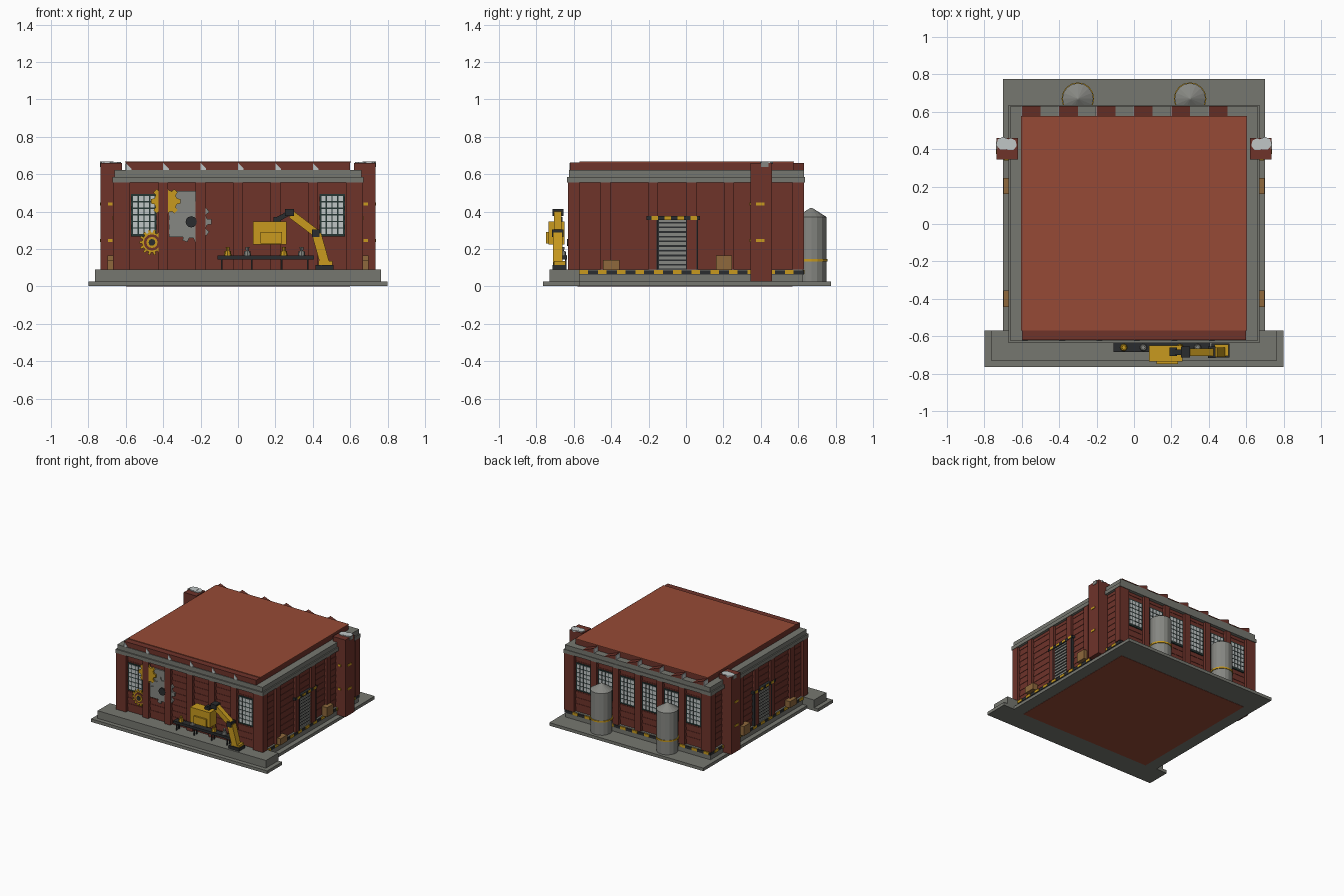
import bpy, bmesh
from math import pi, cos, sin, hypot
from mathutils import Matrix

cube = bpy.data.objects.get("Cube")
if cube:
    bpy.data.objects.remove(cube)


def material(name, *srgb):
    m = bpy.data.materials.new(name)
    col = [((c / 255 + 0.055) / 1.055) ** 2.4 for c in srgb] + [1]
    m.diffuse_color = col
    m.use_nodes = True
    m.node_tree.nodes["Principled BSDF"].inputs["Base Color"].default_value = col
    return m


brick = material("dark brick", 110, 51, 42)
tile = material("roof red", 150, 74, 54)
concrete = material("concrete grey", 118, 119, 112)
steel = material("steel grey", 134, 135, 130)
glass = material("pale glass", 192, 198, 198)
gold = material("machine yellow", 200, 154, 30)
dark = material("charcoal", 42, 44, 46)
frame = material("window frame green", 38, 54, 52)
wood = material("crate brown", 142, 104, 60)


def finish(name, bm, mat):
    bmesh.ops.recalc_face_normals(bm, faces=bm.faces)
    me = bpy.data.meshes.new(name)
    bm.to_mesh(me)
    bm.free()
    me.materials.append(mat)
    ob = bpy.data.objects.new(name, me)
    bpy.context.collection.objects.link(ob)
    return ob


def boxes(name, spans, mat):
    """One object made of boxes given as (x0, x1, y0, y1, z0, z1)."""
    bm = bmesh.new()
    for x0, x1, y0, y1, z0, z1 in spans:
        m = (Matrix.Translation(((x0 + x1) / 2, (y0 + y1) / 2, (z0 + z1) / 2))
             @ Matrix.Diagonal((x1 - x0, y1 - y0, z1 - z0, 1)))
        bmesh.ops.create_cube(bm, size=1, matrix=m)
    return finish(name, bm, mat)


def prism(name, outline, y0, y1, mat):
    """Extrude an outline in x, z along y."""
    bm = bmesh.new()
    face = bm.faces.new([bm.verts.new((x, y0, z)) for x, z in outline])
    new = bmesh.ops.extrude_face_region(bm, geom=[face])["geom"]
    bmesh.ops.translate(bm, vec=(0, y1 - y0, 0),
                        verts=[v for v in new if isinstance(v, bmesh.types.BMVert)])
    return finish(name, bm, mat)


def gear(name, x, z, r, teeth, y0, y1, mat):
    pts = []
    for i in range(teeth):
        for step, k in ((-.3, .78), (-.2, 1), (.2, 1), (.3, .78)):
            a = (i + step) * 2 * pi / teeth
            pts.append((x + r * k * cos(a), z + r * k * sin(a)))
    return prism(name, pts, y0, y1, mat)


def disc(name, x, z, r, y0, y1, mat, n=12):
    return prism(name, [(x + r * cos(i * 2 * pi / n), z + r * sin(i * 2 * pi / n))
                        for i in range(n)], y0, y1, mat)


def cone(name, x, y, z0, z1, r0, r1, mat, n=16):
    bm = bmesh.new()
    bmesh.ops.create_cone(bm, cap_ends=True, segments=n, radius1=r0, radius2=r1,
                          depth=z1 - z0, matrix=Matrix.Translation((x, y, (z0 + z1) / 2)))
    return finish(name, bm, mat)


def bar(name, a, b, w, y0, y1, mat):
    """Straight arm between two x, z points."""
    dx, dz = b[0] - a[0], b[1] - a[1]
    s = w / 2 / hypot(dx, dz)
    px, pz = -dz * s, dx * s
    return prism(name, [(a[0] + px, a[1] + pz), (b[0] + px, b[1] + pz),
                        (b[0] - px, b[1] - pz), (a[0] - px, a[1] - pz)], y0, y1, mat)


# Foundation and floor
boxes("ground_slab", [(-.7, .7, -.57, .775, .002, .027), (-.8, .8, -.765, -.57, .002, .027)], concrete)
boxes("floor_underside", [(-.6, .6, -.58, .57, 0, .01)], tile)
boxes("front_step", [(-.765, .765, -.73, -.57, .027, .09)], concrete)
boxes("building_footing", [(-.66, .66, -.57, .625, .027, .09)], concrete)

# Brick walls with proud courses, piers and cornice
boxes("brick_walls", [(-.645, .645, -.605, .605, .09, .56)], brick)
courses = [.13 + .05 * i for i in range(9)]
boxes("brick_courses", [(-.648, .648, -.608, .608, z, z + .025) for z in courses], brick)
piers = [(sx * .622 - .045, sx * .622 + .045, sy * .6 - .03, sy * .6 + .03, .09, .56)
         for sx in (-1, 1) for sy in (-1, 1)]
for i in range(5):
    x = -.4 + .2 * i
    piers += [(x - .026, x + .026, s * .6 - .03, s * .6 + .03, .09, .56) for s in (-1, 1)]
for y in (-.43, -.175, .03, .23):
    piers += [(s * .64 - .027, s * .64 + .027, y - .026, y + .026, .09, .56) for s in (-1, 1)]
boxes("wall_piers", piers, brick)
boxes("cornice", [(-.67, .67, -.635, .635, .555, .585), (-.66, .66, -.625, .63, .585, .622)], concrete)

# Roof with sawtooth ends and their upright glazing
boxes("roof_body", [(-.6, .6, -.62, .575, .622, .663)], brick)
boxes("roof_sheet", [(-.603, .603, -.57, .578, .663, .668)], tile)
for i in range(6):
    x = -.6 + .2 * i
    prism("roof_tooth", [(x, .622), (x, .66), (x + .1, .622)], .57, .63, brick)
    prism("front_glazing", [(x, .622), (x, .66), (x + .03, .63), (x + .03, .622)], -.624, -.618, glass)
    boxes("back_glazing", [(x - .005, x, .578, .63, .622, .656)], glass)


# Gridded windows on the front and back
def window(x, s):
    face = sorted((s * .6, s * .614))
    boxes("window_frame", [(x - .068, x + .068, *face, .266, .495)], frame)
    front = sorted((s * .612, s * .617))
    w, h = .122 / 4, .211 / 6
    boxes("window_panes", [(x - .061 + c * w + .0035, x - .061 + (c + 1) * w - .0035, *front,
                            .277 + r * h + .0035, .277 + (r + 1) * h - .0035)
                           for c in range(4) for r in range(6)], glass)


for i in range(6):
    window(-.5 + .2 * i, 1)
for x in (-.503, .503):
    window(x, -1)

# Hazard kerb around the sides and back
kerb = [(-.664, .664, .62, .63, .064, .086)]
kerb += [(s * .66 - .004, s * .66 + .004, -.57, .63, .064, .086) for s in (-1, 1)]
boxes("hazard_kerb", kerb, dark)
n = 12
stripes = []
for i in range(n):
    y0 = -.57 + 1.2 * i / n
    stripes += [(s * .662 - .005, s * .662 + .005, y0, y0 + .046, .066, .087) for s in (-1, 1)]
    x0 = -.65 + 1.3 * i / n
    stripes.append((x0, x0 + .048, .622, .633, .066, .087))
boxes("hazard_stripes", stripes, gold)

for s in (-1, 1):
    def side(a, b, *rest):
        return (*sorted((s * a, s * b)), *rest)
    # Shutter door and striped lintel
    boxes("shutter_back", [side(.64, .652, -.15, .005, .09, .37)], dark)
    boxes("shutter_slats", [side(.65, .659, -.145, 0, .095 + .025 * i, .111 + .025 * i)
                            for i in range(11)], steel)
    boxes("door_frame", [side(.64, .669, y, y + .01, .09, .37) for y in (-.159, .055)], dark)
    boxes("lintel", [side(.64, .669, -.21, .075, .355, .376)], dark)
    boxes("lintel_stripes", [side(.667, .672, -.185 + .07 * i, -.15 + .07 * i, .356, .375)
                             for i in range(4)], gold)
    # Chimney stack with clamps and cap
    boxes("chimney", [side(.62, .735, .345, .46, .027, .66)], brick)
    for z in (.245, .44):
        boxes("chimney_clamp", [side(.67, .695, .34, .35, z - .008, z + .008),
                                side(.73, .739, .375, .42, z - .008, z + .008)], gold)
    cone("chimney_vent", s * .66, .425, .655, .666, .034, .034, glass, 7)
    cone("chimney_vent", s * .7, .43, .655, .667, .036, .036, glass, 7)
    boxes("chimney_lip", [side(.73, .738, .4, .44, .637, .667)], steel)
    # Crates beside the wall
    boxes("crates", [side(.65, .697, -.445, -.355, .087, .14), side(.65, .697, .16, .245, .087, .165)], wood)
    # Storage tank
    cone("tank", s * .3, .67, .027, .37, .082, .082, steel)
    cone("tank_roof", s * .3, .67, .37, .42, .083, .004, steel)
    cone("tank_band", s * .3, .67, .133, .146, .087, .087, gold)

# Wall machinery on the front
boxes("steel_panel", [(-.37, -.225, -.615, -.6, .265, .51)], steel)
gear("steel_gear", -.25, .345, .11, 10, -.622, -.606, steel)
disc("steel_gear_hub", -.25, .345, .03, -.632, -.62, dark)
gear("yellow_gear", -.387, .455, .08, 8, -.628, -.612, gold)
gear("small_gear", -.46, .235, .068, 14, -.624, -.61, gold)
disc("small_gear_web", -.46, .235, .044, -.627, -.62, brick)
disc("small_gear_hub", -.46, .235, .03, -.632, -.62, gold)
disc("small_gear_axle", -.46, .235, .018, -.636, -.63, dark)

# Conveyor and goods
boxes("conveyor_belt", [(-.11, .405, -.685, -.635, .145, .166)], dark)
boxes("conveyor_legs", [(x, x + .008, y, y + .01, .09, .146) for x in (-.09, .07, .23, .37)
                        for y in (-.678, -.648)], dark)
for i, x in enumerate((-.055, .05, .245, .34)):
    mat = steel if i % 2 else gold
    cone("goods_body", x, -.66, .166, .19, .02, .016, mat, 8)
    cone("goods_top", x, -.66, .19, .21, .008, .011, mat, 8)

# Robot arm
boxes("arm_foot", [(.415, .51, -.715, -.64, .09, .115)], dark)
boxes("arm_turntable", [(.43, .505, -.705, -.645, .114, .135)], gold)
bar("lower_arm", (.465, .12), (.42, .28), .05, -.71, -.66, gold)
boxes("elbow_joint", [(.395, .436, -.716, -.654, .265, .305)], dark)
bar("upper_arm", (.417, .285), (.285, .385), .042, -.705, -.665, gold)
boxes("wrist_joint", [(.25, .3, -.715, -.655, .375, .413)], dark)
bar("wrist_link", (.27, .39), (.205, .355), .026, -.7, -.67, dark)
boxes("gripper", [(.19, .23, -.705, -.66, .34, .37)], dark)
boxes("carried_unit", [(.08, .26, -.735, -.65, .225, .348), (.12, .235, -.748, -.735, .228, .29)], gold)
